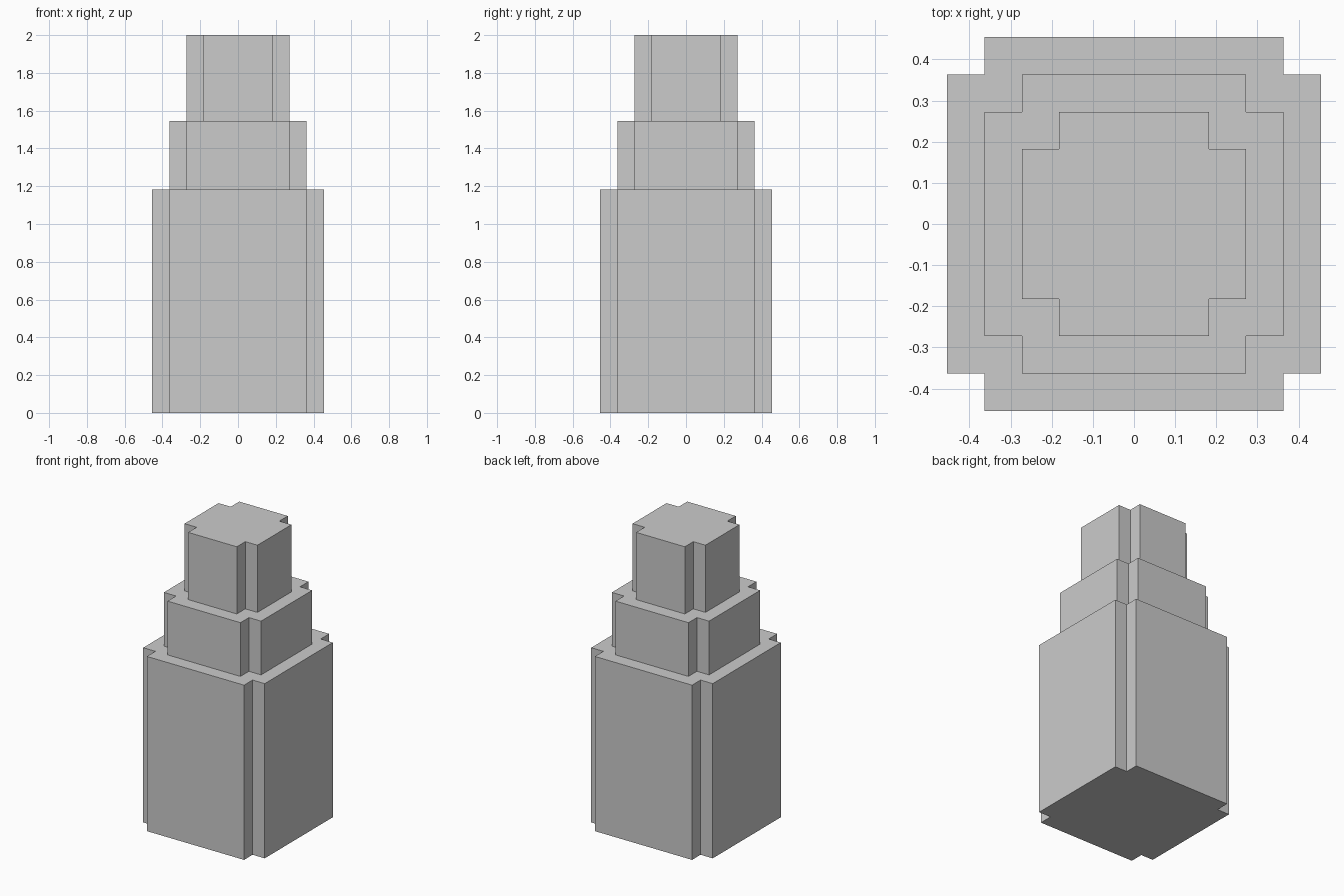
import bpy
import bmesh

if "Cube" in bpy.data.objects:
    bpy.data.objects.remove(bpy.data.objects["Cube"])

U = 1 / 11  # block unit: the tower is 22 units tall


def outline(r):
    """Square of half-width r with a one-unit notch at each corner."""
    quarter = [(r, r - 1), (r - 1, r - 1), (r - 1, r)]
    pts = []
    for _ in range(4):
        pts += quarter
        quarter = [(-y, x) for x, y in quarter]
    return pts


# Tiers from bottom to top: half-width, bottom, top (in units)
tiers = [(5, 0, 13), (4, 13, 17), (3, 17, 22)]

# Stepped tower: one closed skin lofted through the tier outlines
bm = bmesh.new()
rings = [[bm.verts.new((x * U, y * U, z * U)) for x, y in outline(r)]
         for r, bottom, top in tiers for z in (bottom, top)]

# Walls and ledges
for low, high in zip(rings, rings[1:]):
    n = len(low)
    for i in range(n):
        j = (i + 1) % n
        bm.faces.new((low[i], low[j], high[j], high[i]))

# Underside and flat roof
bm.faces.new(rings[0][::-1])
bm.faces.new(rings[-1])
bmesh.ops.recalc_face_normals(bm, faces=bm.faces)

mesh = bpy.data.meshes.new("stepped_tower")
bm.to_mesh(mesh)
bm.free()
bpy.context.collection.objects.link(bpy.data.objects.new("stepped_tower", mesh))
